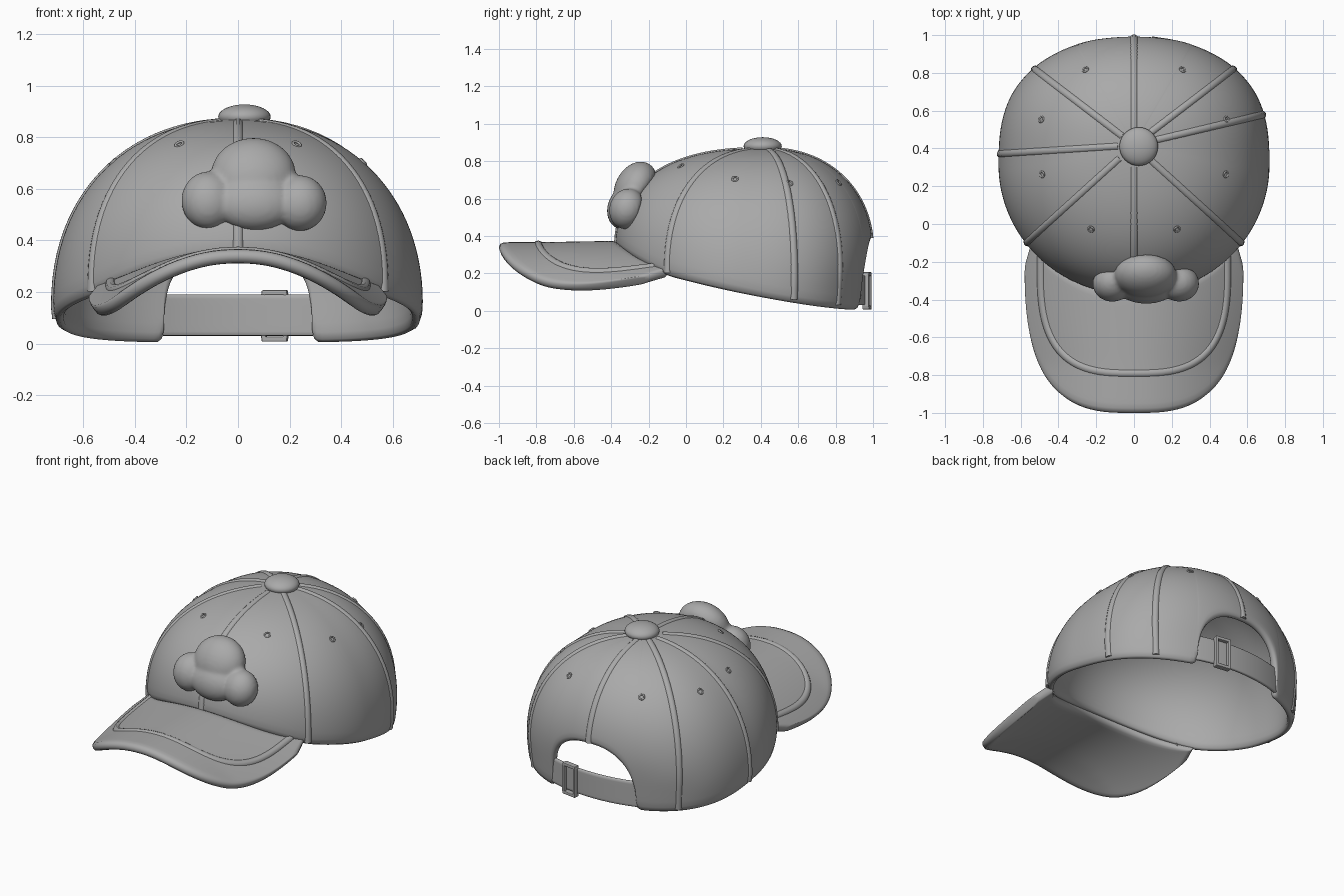
import bpy
from math import sin, cos, acos, asin, pi, radians, copysign
from mathutils import Vector

if "Cube" in bpy.data.objects:
    bpy.data.objects.remove(bpy.data.objects["Cube"])

grey = bpy.data.materials.new("grey_cloth")
grey.use_nodes = True
grey.diffuse_color = (0.4, 0.4, 0.4, 1)
bsdf = next(n for n in grey.node_tree.nodes if n.type == 'BSDF_PRINCIPLED')
bsdf.inputs["Base Color"].default_value = (0.4, 0.4, 0.4, 1)

TOP, APEX_Y, MID_Y, RX, RY = 0.87, 0.42, 0.31, 0.72, 0.69


# ---- helpers ----
def finish(ob, name, smooth=True):
    ob.name = name
    ob.data.materials.clear()
    ob.data.materials.append(grey)
    bpy.ops.object.select_all(action='DESELECT')
    ob.select_set(True)
    bpy.context.view_layer.objects.active = ob
    if smooth:
        bpy.ops.object.shade_smooth()
    return ob


def grid(name, columns, thickness, wrap=False):
    """Skin a list of columns, then thicken it inwards and round it."""
    rows = len(columns[0])
    n = len(columns)
    faces = []
    for i in range(n if wrap else n - 1):
        k = (i + 1) % n
        for j in range(rows - 1):
            faces.append((i * rows + j, i * rows + j + 1, k * rows + j + 1, k * rows + j))
    me = bpy.data.meshes.new(name)
    me.from_pydata([p for c in columns for p in c], [], faces)
    ob = bpy.data.objects.new(name, me)
    bpy.context.collection.objects.link(ob)
    weld = ob.modifiers.new("weld", 'WELD')
    weld.merge_threshold = 0.0005
    solid = ob.modifiers.new("thickness", 'SOLIDIFY')
    solid.thickness = thickness
    solid.offset = -1
    sub = ob.modifiers.new("round", 'SUBSURF')
    sub.levels = sub.render_levels = 1
    return finish(ob, name)


def tube(name, points, radius):
    cu = bpy.data.curves.new(name, 'CURVE')
    cu.dimensions = '3D'
    cu.bevel_depth = radius
    cu.bevel_resolution = 3
    cu.use_fill_caps = True
    sp = cu.splines.new('POLY')
    sp.points.add(len(points) - 1)
    for p, q in zip(sp.points, points):
        p.co = (*q, 1)
    ob = bpy.data.objects.new(name, cu)
    bpy.context.collection.objects.link(ob)
    bpy.ops.object.select_all(action='DESELECT')
    ob.select_set(True)
    bpy.context.view_layer.objects.active = ob
    bpy.ops.object.convert(target='MESH')
    return finish(bpy.context.object, name)


def ball(name, loc, size, tilt=0):
    bpy.ops.mesh.primitive_uv_sphere_add(segments=32, ring_count=16, location=loc,
                                         rotation=(tilt, 0, 0))
    ob = bpy.context.object
    ob.scale = size
    bpy.ops.object.transform_apply(location=False)
    return finish(ob, name)


# ---- crown surface: a is the angle round from the front, u runs down from the top ----
def plan(a):
    """Widest outline seen from above: round in front, squarer at the back."""
    c = cos(a)
    return RX * sin(a), MID_Y - RY * (c if c > 0 else -abs(c) ** 0.72)


def base(a):
    return 0.14 + 0.17 * cos(a) ** 2


def fullness(a):
    return 0.92 - 0.09 * max(cos(a), 0)


def crown(a, u):
    zb, e = base(a), fullness(a)
    if u < pi / 2:
        h, z = sin(u) ** e, zb + (TOP - zb) * max(cos(u), 0) ** e
    else:
        drop = (u - pi / 2) * (TOP - zb)
        h, z = 1 - 0.15 * drop, zb - drop
    x, y = plan(a)
    return Vector((x * h, APEX_Y + (y - APEX_Y) * h, z))


def u_at(a, z):
    f = (z - base(a)) / (TOP - base(a))
    return acos(min(f, 1) ** (1 / fullness(a))) if f >= 0 else pi / 2 - f


def rim_height(a):
    x, y = plan(a)
    if y < -0.1:
        return 0.34 - 0.48 * x * x
    return 0.18 * max(0, 1 - (y + 0.1) / 1.05) ** 1.5


def outward(p):
    return (p - Vector((0, 0.33, 0.25))).normalized()


# ---- crown with an arched opening at the back ----
GAP = 0.31
edge = pi - asin(GAP / RX)
rim = [-edge + 2 * edge * i / 80 for i in range(81)]
rim = [(a, rim_height(a)) for a in rim]
for i in range(1, 26):
    t = pi * i / 26
    x = GAP * copysign(abs(cos(t)) ** 0.8, cos(t))
    rim.append((pi - asin(x / RX), 0.005 + 0.375 * sin(t) ** 0.8))
columns = []
for a, z in rim:
    end = u_at(a, z)
    columns.append([crown(a, end * j / 16) for j in range(17)])
grid("crown", columns, 0.045, wrap=True)

# ---- raised seams ----
for deg in (0, 53, 106, 132, 180, -132, -92, -53):
    a = radians(deg)
    end = u_at(a, 0.39 if deg == 180 else rim_height(a) + 0.02)
    path = [crown(a, 0.1 + (end - 0.1) * j / 24) for j in range(25)]
    tube("seam", [p - 0.016 * outward(p) for p in path], 0.023)

# ---- eyelets ----
for side in (1, -1):
    for deg, u in ((30, 0.62), (80, 0.72), (108, 0.77), (152, 0.84)):
        p = crown(side * radians(deg), u)
        turn = outward(p).to_track_quat('Z', 'Y').to_euler()
        bpy.ops.mesh.primitive_torus_add(location=p, rotation=turn, major_radius=0.015,
                                         minor_radius=0.005, major_segments=16, minor_segments=8)
        finish(bpy.context.object, "eyelet")

ball("top_button", (0.025, 0.41, 0.88), (0.102, 0.102, 0.048))


# ---- curved brim ----
def brim_top(x, y):
    t = min(max((-y - 0.1) / 0.65, 0), 1)
    return Vector((x, y, 0.378 - 0.01 * t - (0.5 + 0.3 * t) * x * x))


def outline(phi, half, length):
    s = copysign(abs(sin(phi)) ** (2 / 3), phi)
    return half * s, -0.2 - length * max(cos(phi), 0) ** (2 / 3)


columns = []
for i in range(61):
    phi = -pi / 2 + pi * i / 60
    a = phi * 52 / 90
    ix, iy = (RX - 0.02) * sin(a), MID_Y - (RY - 0.02) * cos(a)
    ox, oy = outline(phi, 0.582, 0.803)
    columns.append([brim_top(ix + (ox - ix) * j / 12, iy + (oy - iy) * j / 12) for j in range(13)])
grid("brim", columns, 0.055)

# ---- stitched ridge on the brim, ending inside the crown wall ----
path = [outline(-pi / 2 + pi * i / 60, 0.49, 0.59) for i in range(61)]
path = [(-0.49, -0.17)] + path + [(0.49, -0.17)]
tube("brim_ridge", [brim_top(x, y) - Vector((0, 0, 0.017)) for x, y in path], 0.025)

# ---- strap and buckle across the opening ----
columns = []
for i in range(25):
    x, y = plan(radians(153 + 54 * i / 24))
    x, y = 0.965 * x, MID_Y + 0.965 * (y - MID_Y)
    columns.append([(x, y, z) for z in (0.19, 0.185, 0.11, 0.035, 0.03)])
grid("strap", columns, 0.02)

for dx, dz, w, h in ((0, 0.09, 0.1, 0.02), (0, -0.09, 0.1, 0.02),
                     (0.042, 0, 0.018, 0.18), (-0.042, 0, 0.018, 0.18)):
    bpy.ops.mesh.primitive_cube_add(size=1, location=(0.143 + dx, 0.968 - 0.15 * dx, 0.107 + dz),
                                    rotation=(0, 0, -0.15))
    bar = bpy.context.object
    bar.scale = (w, 0.036, h)
    bpy.ops.object.transform_apply(location=False, rotation=False)
    finish(bar, "buckle_bar", smooth=False)
    bevel = bar.modifiers.new("soft_edge", 'BEVEL')
    bevel.width = 0.005
    bevel.segments = 2

# ---- puffy cloud badge, its back flattened into the crown wall ----
puffs = [
    ball("puff", (0.06, -0.27, 0.655), (0.165, 0.11, 0.15), -0.45),
    ball("puff", (-0.115, -0.315, 0.555), (0.105, 0.095, 0.115), -0.3),
    ball("puff", (0.24, -0.315, 0.545), (0.105, 0.095, 0.11), -0.3),
    ball("puff", (0.065, -0.33, 0.55), (0.16, 0.09, 0.115), -0.3),
]
bpy.ops.object.select_all(action='DESELECT')
for p in puffs:
    p.select_set(True)
bpy.context.view_layer.objects.active = puffs[0]
bpy.ops.object.join()
badge = finish(bpy.context.object, "cloud_badge")
for v in badge.data.vertices:
    w = v.co + badge.location
    u = u_at(0, w.z)
    a = asin(w.x / (RX * sin(u) ** fullness(0)))
    v.co.y = min(w.y, crown(a, u).y + 0.025) - badge.location.y
remesh = badge.modifiers.new("fuse", 'REMESH')
remesh.mode = 'VOXEL'
remesh.voxel_size = 0.012
remesh.use_smooth_shade = True
soften = badge.modifiers.new("soften", 'SMOOTH')
soften.iterations = 4
